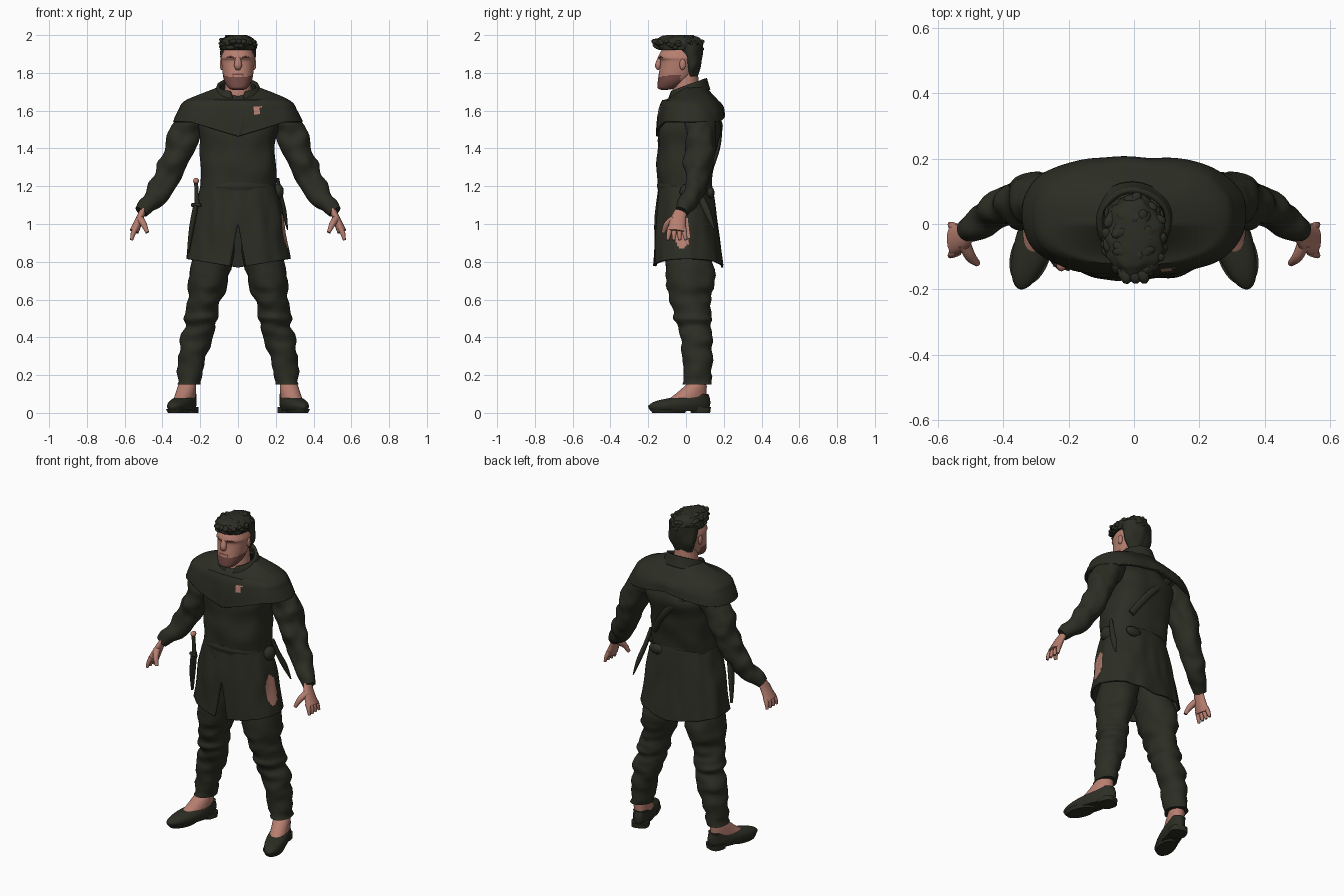
import bpy, bmesh, math, random
from mathutils import Vector, Matrix, noise

random.seed(4)
if "Cube" in bpy.data.objects:
    bpy.data.objects.remove(bpy.data.objects["Cube"])


def material(name, red, green, blue):
    m = bpy.data.materials.new(name)
    m.use_nodes = True
    m.diffuse_color = (red, green, blue, 1)
    m.node_tree.nodes["Principled BSDF"].inputs["Base Color"].default_value = m.diffuse_color
    return m


CLOTH = material("dark olive cloth", .025, .026, .017)
SKIN = material("warm skin", .47, .21, .16)
BEARD = material("brown beard", .18, .07, .06)


def dense(rows, steps):
    """Smoothly interpolate rows of numbers."""
    out = []
    for i in range(len(rows) - 1):
        before, start = rows[max(i - 1, 0)], rows[i]
        end, after = rows[i + 1], rows[min(i + 2, len(rows) - 1)]
        for k in range(steps):
            t = k / steps
            out.append([q + t / 2 * (r - p + t * (2 * p - 5 * q + 4 * r - s + t * (3 * (q - r) + s - p)))
                        for p, q, r, s in zip(before, start, end, after)])
    return out + [list(rows[-1])]


def finish(name, bm, mats, rule=None):
    bmesh.ops.remove_doubles(bm, verts=bm.verts, dist=.00001)
    bmesh.ops.recalc_face_normals(bm, faces=bm.faces)
    for face in bm.faces:
        face.smooth = True
        if rule and rule(face.calc_center_median()):
            face.material_index = 1
    mesh = bpy.data.meshes.new(name)
    bm.to_mesh(mesh)
    bm.free()
    for m in mats:
        mesh.materials.append(m)
    mesh.set_sharp_from_angle(angle=math.radians(50))
    ob = bpy.data.objects.new(name, mesh)
    bpy.context.collection.objects.link(ob)
    return ob


def bridge(name, rings, mats, wrap=True, cap=True, rule=None, side=1):
    bm = bmesh.new()
    loops = [[bm.verts.new((p.x * side, p.y, p.z)) for p in ring] for ring in rings]
    count = len(loops[0])
    for lower, upper in zip(loops, loops[1:]):
        for i in range(count if wrap else count - 1):
            j = (i + 1) % count
            bm.faces.new((lower[i], lower[j], upper[j], upper[i]))
    if cap:
        bm.faces.new(loops[0])
        bm.faces.new(loops[-1])
    return finish(name, bm, mats, rule)


def loft(name, rows, mats, sides=40, steps=6, square=2, gap=None, cap=True, folds=0, fold_scale=(9, 9, 9),
         lean=None, warp=None, rule=None, side=1, place=None):
    """Stack of level rings; each row is height, half width, front y, back y."""
    rings = []
    for z, half_width, front, back in dense(rows, steps):
        opening = gap(z) if gap else 0
        centre = Vector((lean(z) if lean else 0, (front + back) / 2, z))
        ring = []
        for i in range(sides + 1 if gap else sides):
            angle = -math.pi / 2 + opening + (2 * math.pi - 2 * opening) * i / sides
            c, s = math.cos(angle), math.sin(angle)
            offset = Vector((half_width * math.copysign(abs(c) ** (2 / square), c),
                             (back - front) / 2 * math.copysign(abs(s) ** (2 / square), s), 0))
            p = centre + offset
            p += offset.normalized() * folds * noise.noise(Vector(a * b for a, b in zip(p, fold_scale)))
            if warp:
                p.z += warp(p)
            ring.append(place @ p if place else p)
        rings.append(ring)
    return bridge(name, rings, mats, not gap, cap, rule, side)


def tube(name, points, mat, sides=16, steps=6, flat=1, folds=0, side=1):
    """Tube along x, y, z, radius; flat scales the radius across the depth axis."""
    points = dense(points, steps)
    rings = []
    for k, (x, y, z, radius) in enumerate(points):
        ahead, behind = points[min(k + 1, len(points) - 1)], points[max(k - 1, 0)]
        along = (Vector(ahead[:3]) - Vector(behind[:3])).normalized()
        u = (Vector((0, 1, 0)) - along * along.y).normalized()
        v = along.cross(u) * flat
        ring = []
        for i in range(sides):
            angle = 2 * math.pi * i / sides
            offset = (u * math.cos(angle) + v * math.sin(angle)) * radius
            p = Vector((x, y, z)) + offset
            ring.append(p + offset.normalized() * folds * noise.noise(p * 14))
        rings.append(ring)
    return bridge(name, rings, [mat], side=side)


def blobs(name, centres, size, mat, turn=0):
    bm = bmesh.new()
    for centre in centres:
        rot = Matrix.Rotation(random.uniform(-turn, turn), 4, 'Z') @ Matrix.Rotation(random.uniform(-turn, turn) / 3, 4, 'X')
        bmesh.ops.create_icosphere(bm, subdivisions=2, radius=1,
                                   matrix=Matrix.Translation(centre) @ rot @ Matrix.Diagonal((*size, 1)))
    return finish(name, bm, [mat])


def thicken(ob, amount):
    shell = ob.modifiers.new("thickness", 'SOLIDIFY')
    shell.thickness, shell.offset = amount, 0


def skirt_patch(c):
    return c.x > .1 and math.hypot((c.y + .02) / .04, (c.z - .96) / .09) < 1


def chest_badge(c):
    return c.y < 0 and max(abs(c.x - .1), abs(c.z - 1.6)) < .019


def beard_area(c):
    across = abs(c.x)
    mouth = across < .024 and abs(c.z - 1.783) < .005
    top = 1.8 if across < .03 else 1.78 + .3 * max(0, across - .05)
    return c.y < -.03 and c.z < top and not mouth


def mantle_hem(p):
    middle = max(0, 1 - abs(p.x) / .25) * max(0, 1.65 - p.z) * 10
    neckline = max(0, p.z - 1.65) * min(0, p.y) * 8
    return neckline + middle * (.035 if p.y > .05 else -.07)


# Coat: upper body, split skirt with worn patch, belt
loft("coat_body", [(1.14, .2, -.15, .13), (1.28, .2, -.15, .15), (1.42, .2, -.15, .17), (1.54, .21, -.13, .19),
                   (1.66, .11, -.05, .1)], [CLOTH], sides=64, square=2.4, folds=.014)
skirt = loft("coat_skirt", [(.77, .27, -.17, .19), (1, .24, -.16, .16), (1.2, .19, -.14, .13)], [CLOTH, SKIN],
             sides=128, steps=20, square=2.3, cap=False, folds=.014, fold_scale=(14, 14, 4),
             gap=lambda z: max(0, 1 - z) / 2, rule=skirt_patch,
             warp=lambda p: abs(p.x) * max(0, 1.1 - p.z) / 2)
thicken(skirt, .012)
loft("belt", [(1.18, .19, -.15, .13), (1.2, .2, -.155, .14), (1.22, .19, -.15, .13)], [CLOTH], sides=64,
     square=2.3, folds=.008)

# Shoulder mantle with small chest badge
mantle = loft("shoulder_mantle", [(1.72, .1, -.05, .1), (1.65, .27, -.12, .16), (1.6, .31, -.14, .19),
                                  (1.54, .335, -.15, .2)], [CLOTH, SKIN], sides=128, steps=10, square=2.5,
              cap=False, folds=.008, warp=mantle_hem, rule=chest_badge)
thicken(mantle, .014)

# Open collar, front placket and back strap
collar = loft("collar", [(1.66, .13, -.1, .12), (1.73, .1, -.08, .1)], [CLOTH], cap=False, folds=.01,
              warp=lambda p: .4 * p.y, gap=lambda z: (z - 1.65) * 5)
thicken(collar, .018)
tube("front_placket", [(.05, -.11, 1.64, .01), (.03, -.14, 1.58, .01), (0, -.15, 1.47, .01)], CLOTH, flat=2)
tube("back_strap", [(.13, .13, 1.28, .01), (.05, .17, 1.4, .01), (-.04, .18, 1.5, .01), (-.13, .16, 1.58, .01)],
     CLOTH, flat=2)

turn_out = Matrix.Translation((.267, .06, 0)) @ Matrix.Rotation(math.radians(18), 4, 'Z')
for s in (1, -1):
    # Sleeves
    tube("sleeve", [(.19, .07, 1.58, .06), (.27, .08, 1.5, .08), (.32, .07, 1.38, .08), (.4, .05, 1.2, .06),
                    (.51, -.02, 1.06, .04)], CLOTH, sides=36, steps=14, folds=.018, side=s)
    # Hands
    tube("palm", [(.5, -.02, 1.08, .03), (.52, -.04, 1.03, .04), (.55, -.05, .96, .05)], SKIN, flat=.5, side=s)
    for i in range(4):
        y, splay = -.085 + .024 * i, .008 * (i - 1.5)
        tube("finger", [(.54, y, .98, .014), (.555, y + splay / 2, .95, .013), (.563, y + splay, .915, .008)],
             SKIN, sides=8, side=s)
    tube("thumb", [(.52, -.06, 1.03, .02), (.5, -.1, 1, .017), (.48, -.12, .955, .01)], SKIN, sides=10, side=s)
    # Trousers gathered below the knee
    loft("trouser_leg", [(.15, .06, -.02, .135), (.3, .07, -.02, .14), (.4, .085, -.03, .14), (.46, .08, -.04, .13),
                         (.5, .09, -.07, .14), (.54, .08, -.07, .13), (.62, .09, -.09, .13), (.76, .11, -.11, .15),
                         (1.05, .08, -.1, .1)], [CLOTH], folds=.018, fold_scale=(9, 9, 20), side=s,
         lean=lambda z: .295 - z / 5)
    # Ankles and shoes turned outwards
    loft("ankle", [(.06, .05, -.18, .05), (.1, .05, -.12, .05), (.15, .046, -.06, .05), (.17, .03, -.04, .04)],
         [SKIN], place=turn_out, side=s)
    loft("shoe", [(.01, .05, -.26, .06), (.04, .06, -.27, .07), (.07, .055, -.2, .07), (.1, .04, 0, .06)],
         [CLOTH], place=turn_out, side=s)
    loft("sole", [(0, .05, -.25, -.07), (.02, .06, -.26, -.06)], [CLOTH], place=turn_out, side=s)
    loft("shoe_heel", [(0, .05, -.03, .065), (.03, .05, -.04, .07)], [CLOTH], place=turn_out, side=s, square=3)
    # Eyebrows and ears
    tube("eyebrow", [(.02, -.142, 1.88, .004), (.04, -.135, 1.884, .005), (.06, -.12, 1.88, .004)], BEARD, side=s)
    blobs("ear", [(s * .087, -.018, 1.845)], (.01, .017, .03), SKIN)

# Neck, bearded head and nose
loft("neck", [(1.6, .08, -.08, .08), (1.72, .07, -.07, .07), (1.83, .06, -.06, .06)], [SKIN])
loft("head", [(1.71, .03, -.13, -.1), (1.72, .05, -.15, -.05), (1.75, .07, -.15, 0), (1.79, .08, -.145, .04),
              (1.86, .088, -.135, .06), (1.89, .088, -.145, .065), (1.97, .05, -.1, .03)], [SKIN, BEARD],
     sides=72, steps=8, square=2.2, rule=beard_area)
tube("nose", [(0, -.134, 1.89, .01), (0, -.147, 1.84, .017), (0, -.138, 1.82, .01)], SKIN, flat=1.2)

# Short tousled hair
loft("hair_back", [(1.78, .06, 0, .06), (1.85, .09, -.01, .08), (1.95, .093, -.06, .088)], [CLOTH], folds=.008,
     fold_scale=(30, 30, 15))
loft("hair_top", [(1.92, .088, -.14, .08), (1.95, .092, -.16, .09), (1.97, .088, -.16, .08), (1.99, .065, -.14, .06),
                  (2, .03, -.1, .02)], [CLOTH], folds=.014, fold_scale=(30, 30, 30))
locks = []
for i in range(60):
    angle, crown = i * 2.4, i % 3 == 0
    reach = .6 if crown else 1
    locks.append((.078 * reach * math.cos(angle), .112 * reach * math.sin(angle) - .04,
                  1.985 if crown else random.uniform(1.93, 1.97)))
blobs("hair_locks", locks, (.018, .03, .013), CLOTH, turn=1.5)
blobs("hair_fringe", [(x, -.155, 1.965) for x in (-.025, 0, .025)], (.02, .03, .016), CLOTH, turn=.5)

# Sheathed blade and hilt on the right hip
tube("sword_hilt", [(-.222, -.125, 1.22, .01), (-.216, -.125, 1.1, .013)], CLOTH)
blobs("sword_pommel", [(-.222, -.125, 1.228)], (.016, .02, .017), SKIN)
tube("sword_guard", [(-.245, -.12, 1.1, .01), (-.195, -.135, 1.1, .01)], CLOTH)
tube("sword_sheath", [(-.222, -.12, 1.1, .025), (-.245, -.1, .98, .023), (-.264, -.075, .85, .01)], CLOTH, flat=.6)

# Pouches and hanging knife on the left hip
blobs("belt_pouch", [(.21, .01, 1.17)], (.033, .045, .045), CLOTH)
blobs("rear_pouch", [(.11, .13, 1.165)], (.055, .022, .032), CLOTH)
tube("belt_knife", [(.21, .045, 1.24, .012), (.225, .075, 1.15, .017), (.245, .115, 1.06, .018), (.262, .15, .97, .004)],
     CLOTH, flat=.7)
